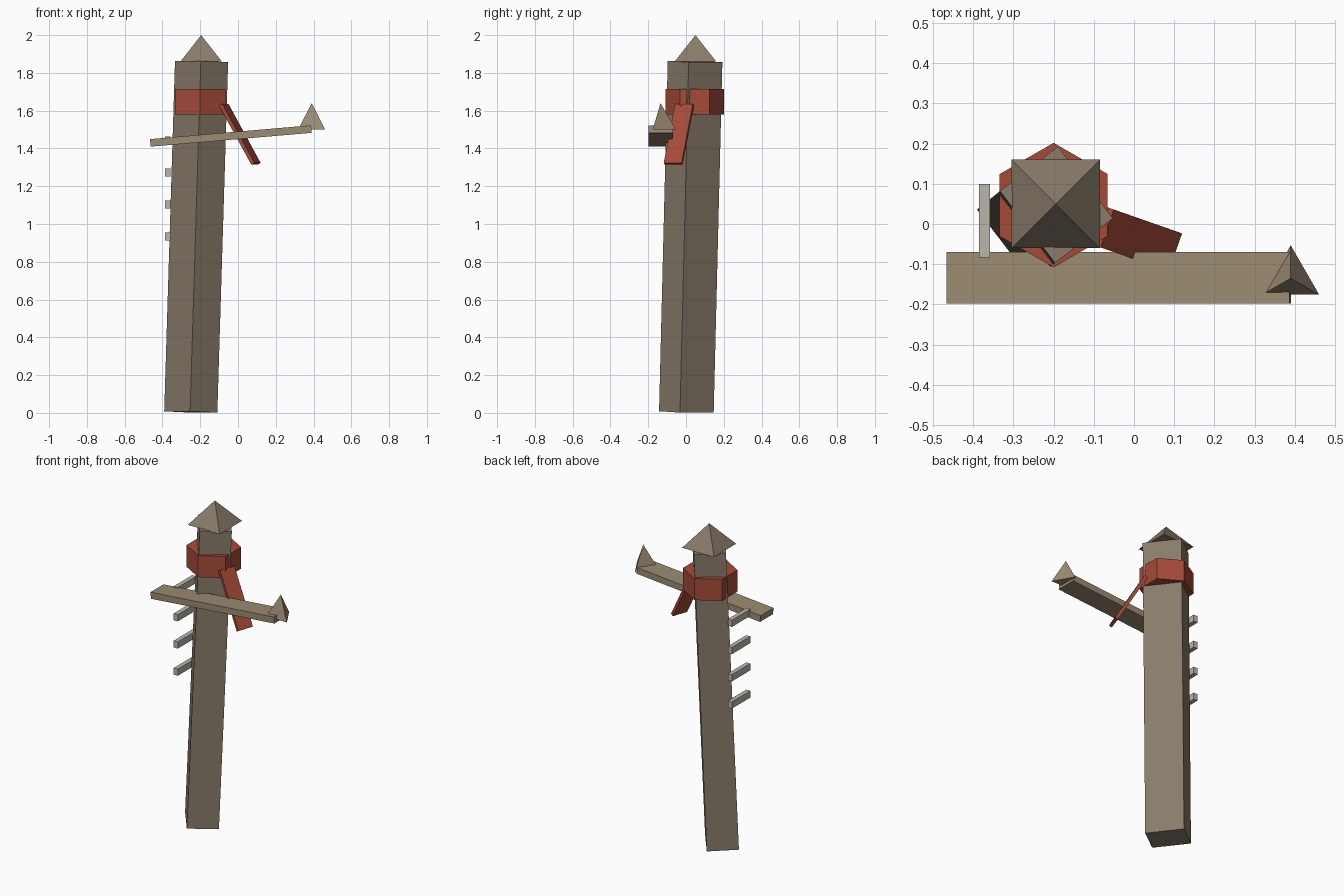
import bpy
from math import radians, pi
from mathutils import Vector, Matrix

if "Cube" in bpy.data.objects:
    bpy.data.objects.remove(bpy.data.objects["Cube"])


def material(name, rgb):
    m = bpy.data.materials.new(name)
    m.diffuse_color = (*rgb, 1)
    m.use_nodes = True
    m.node_tree.nodes["Principled BSDF"].inputs["Base Color"].default_value = m.diffuse_color
    return m


POST = material("dark_wood", (0.25, 0.20, 0.145))
WOOD = material("pale_wood", (0.33, 0.26, 0.17))
RED = material("red_cloth", (0.38, 0.07, 0.04))
RUNG = material("weathered_grey", (0.50, 0.47, 0.41))


def finish(name, mat):
    ob = bpy.context.object
    ob.name = name
    ob.data.materials.append(mat)
    return ob


def box(name, centre, size, mat, rot=None):
    bpy.ops.mesh.primitive_cube_add(size=1)
    ob = finish(name, mat)
    rot = rot or Matrix.Identity(3)
    ob.data.transform(Matrix.Translation(centre) @ rot.to_4x4() @ Matrix.Diagonal((*size, 1)))
    return ob


def cone(name, centre, sides, r1, r2, z0, z1, angle, mat):
    bpy.ops.mesh.primitive_cone_add(vertices=sides, radius1=r1, radius2=r2, depth=z1 - z0,
                                    location=(*centre, (z0 + z1) / 2), rotation=(0, 0, angle))
    return finish(name, mat)


# Leaning rectangular post
bottom, top = Vector((-0.25, 0.002, 0.005)), Vector((-0.193, 0.048, 1.86))
lean = Vector((0, 0, 1)).rotation_difference(top - bottom).to_matrix()
box("post", (bottom + top) / 2, (0.182, 0.225, (top - bottom).length), POST,
    lean @ Matrix.Rotation(radians(37.5), 3, 'Z'))

# Pointed cap
cone("post_cap", (-0.195, 0.05), 4, 0.11 * 2 ** 0.5, 0, 1.86, 2.0, pi / 4, POST)

# Six-sided cloth band (corners on the y axis) and its hanging tail
cone("cloth_band", (-0.2, 0.047), 6, 0.155, 0.155, 1.58, 1.715, 0, RED)
box("cloth_tail", (0.01, -0.038, 1.475), (0.36, 0.10, 0.02), RED,
    Matrix.Rotation(radians(-19.3), 3, 'Z') @ Matrix.Rotation(radians(60), 3, 'Y'))

# Sloping sign arm with a three-sided tip
box("sign_arm", (-0.038, -0.134, 1.466), (0.856, 0.128, 0.04), WOOD,
    Matrix.Rotation(radians(-4.9), 3, 'Y'))
cone("arm_tip", (0.39, -0.135), 3, 0.082, 0, 1.50, 1.64, 0, WOOD)

# Climbing rungs up the left side
for i in range(4):
    box(f"rung_{i + 1}", (-0.372, 0.008, 0.933 + 0.17 * i), (0.028, 0.182, 0.042), RUNG)
